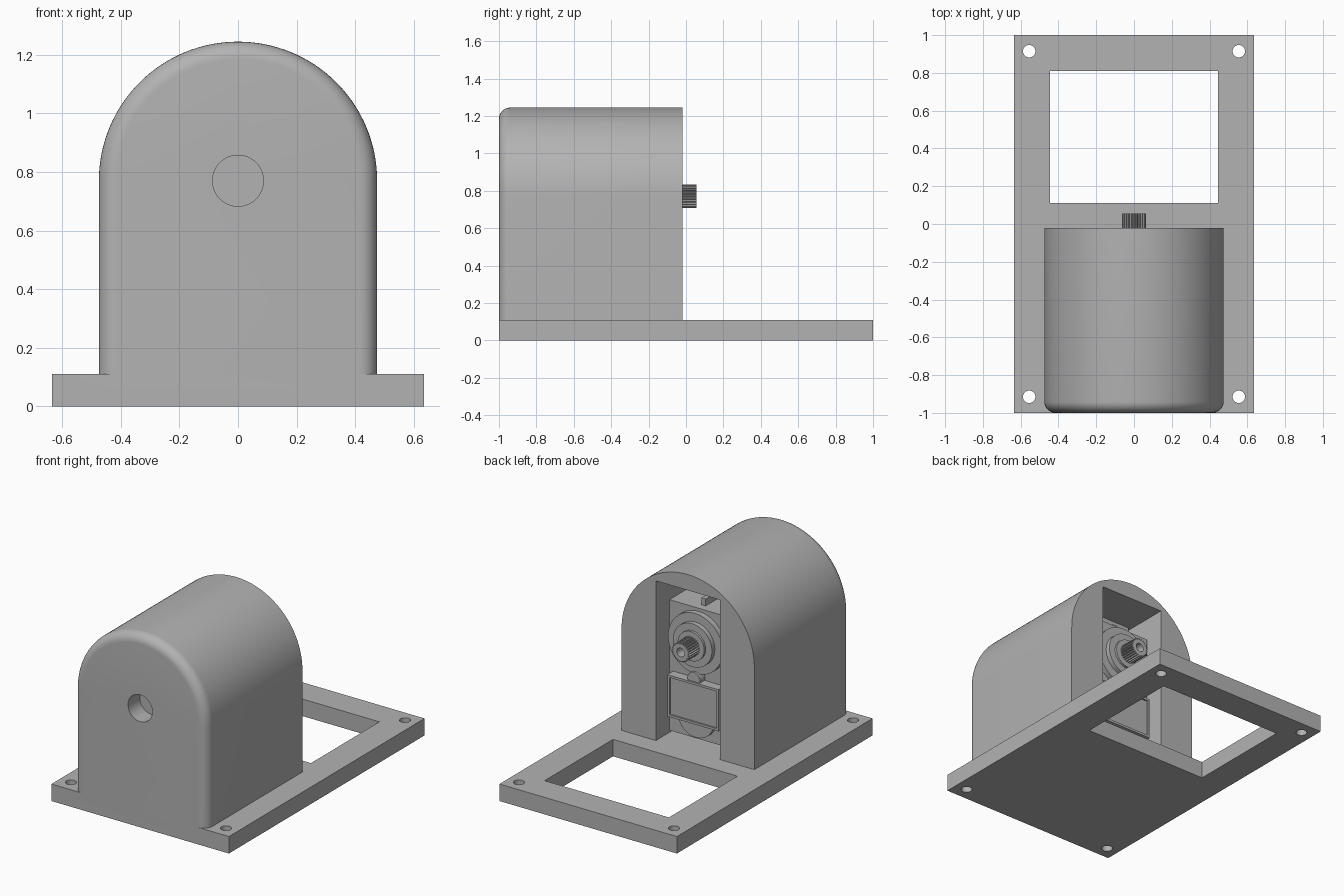
import bpy, bmesh
from math import sin, cos, pi

old = bpy.data.objects.get("Cube")
if old:
    bpy.data.objects.remove(old, do_unlink=True)

GREY = (0.45, 0.45, 0.45, 1)
grey = bpy.data.materials.new("plain_grey")
grey.use_nodes = True
grey.diffuse_color = GREY
grey.node_tree.nodes["Principled BSDF"].inputs["Base Color"].default_value = GREY

AXIS_Z = 0.77      # height of the shaft and of the arch centre
BASE_TOP = 0.11


def finish(name, bm):
    bmesh.ops.recalc_face_normals(bm, faces=bm.faces)
    mesh = bpy.data.meshes.new(name)
    bm.to_mesh(mesh)
    bm.free()
    mesh.materials.append(grey)
    obj = bpy.data.objects.new(name, mesh)
    bpy.context.collection.objects.link(obj)
    return obj


def loft(name, rings):
    """Skin a list of equal-length point rings and cap both ends."""
    bm = bmesh.new()
    loops = [[bm.verts.new(p) for p in ring] for ring in rings]
    n = len(loops[0])
    for a, b in zip(loops, loops[1:]):
        for i in range(n):
            j = (i + 1) % n
            bm.faces.new((a[i], a[j], b[j], b[i]))
    bm.faces.new(loops[0])
    bm.faces.new(loops[-1])
    return finish(name, bm)


def box(name, x, y, z):
    corners = [(x[0], y[0]), (x[1], y[0]), (x[1], y[1]), (x[0], y[1])]
    return loft(name, [[(px, py, h) for px, py in corners] for h in z])


def rod(name, radius, y, x=0, z=AXIS_Z, n=48):
    """Cylinder along y."""
    ring = [(x + radius * cos(2 * pi * i / n), z + radius * sin(2 * pi * i / n))
            for i in range(n)]
    return loft(name, [[(px, h, pz) for px, pz in ring] for h in y])


def post(name, radius, x, y, z, n=32):
    """Cylinder along z."""
    ring = [(x + radius * cos(2 * pi * i / n), y + radius * sin(2 * pi * i / n))
            for i in range(n)]
    return loft(name, [[(px, py, h) for px, py in ring] for h in z])


def combine(obj, tool, operation="DIFFERENCE"):
    mod = obj.modifiers.new("combine", "BOOLEAN")
    mod.operation, mod.solver, mod.object = operation, "EXACT", tool
    bpy.context.view_layer.objects.active = obj
    bpy.ops.object.modifier_apply(modifier=mod.name)
    bpy.data.objects.remove(tool, do_unlink=True)


def arch(y, inset):
    r = 0.475 - inset
    n = 64
    arc = [(r * cos(pi * i / n), y, AXIS_Z + r * sin(pi * i / n)) for i in range(n + 1)]
    return [(r, y, 0.05)] + arc + [(-r, y, 0.05)]


# Base plate joined to the arched housing with its rounded front edge
body = box("housing_and_base", (-0.635, 0.635), (-1, 1), (0, BASE_TOP))
FILLET, STEPS = 0.06, 8
rings = [arch(-1 + FILLET * (1 - sin(a)), FILLET * (1 - cos(a)))
         for a in [pi / 2 * (1 - k / STEPS) for k in range(STEPS + 1)]]
combine(body, loft("housing", rings + [arch(-0.02, 0)]), "UNION")

# Openings: window, motor pocket, front cable hole and corner screw holes
combine(body, box("window_cutter", (-0.445, 0.445), (0.11, 0.81), (-0.1, 0.3)))
combine(body, box("pocket_cutter", (-0.23, 0.23), (-0.88, 0.1), (BASE_TOP, 1.143)))
combine(body, rod("cable_cutter", 0.087, (-1.1, -0.8)))
for sx in (-1, 1):
    for sy in (-1, 1):
        combine(body, post("screw_cutter", 0.033, sx * 0.555, sy * 0.915, (-0.1, 0.3)))

# Motor case and mounting ears
case = box("motor_case", (-0.21, 0.21), (-0.878, -0.13), (0.14, 0.985))
for name, z, hole_z in (("upper_ear", (0.98, 1.14), 1.065), ("lower_ear", (0.112, 0.145), None)):
    ear = box(name, (-0.21, 0.21), (-0.36, -0.3), z)
    if hole_z:
        for x in (-0.1, 0.1):
            combine(ear, rod("ear_cutter", 0.045, (-0.4, -0.2), x, hole_z, 24))
box("ear_rib", (-0.015, 0.015), (-0.302, -0.18), (0.98, 1.03))

# Round gear cover, collar and lower cover details
rod("gear_cover", 0.195, (-0.135, -0.095))
rod("gear_collar", 0.14, (-0.1, -0.065))
rod("shaft_seat", 0.095, (-0.07, -0.05))
rod("lower_cover", 0.13, (-0.135, -0.1), 0, 0.29)
rod("cover_screw", 0.045, (-0.135, -0.08), 0, 0.545, 24)
plate = box("cover_plate", (-0.183, 0.183), (-0.135, -0.07), (0.26, 0.53))
combine(plate, box("plate_cutter", (-0.168, 0.168), (-0.08, 0), (0.275, 0.515)))

# Toothed output shaft with a screw hole in its end
TEETH = 25
profile = []
for i in range(TEETH * 4):
    r = 0.063 if i % 4 < 2 else 0.054
    a = 2 * pi * i / (TEETH * 4)
    profile.append((r * cos(a), AXIS_Z + r * sin(a)))
shaft = loft("toothed_shaft", [[(x, y, z) for x, z in profile] for y in (-0.06, 0.055)])
combine(shaft, rod("shaft_cutter", 0.028, (-0.03, 0.1), n=24))

# Smooth the curved surfaces and keep the edges sharp
for obj in bpy.context.view_layer.objects:
    if obj.type == "MESH" and grey.name in obj.data.materials:
        bpy.ops.object.select_all(action="DESELECT")
        obj.select_set(True)
        bpy.context.view_layer.objects.active = obj
        bpy.ops.object.shade_smooth_by_angle()
